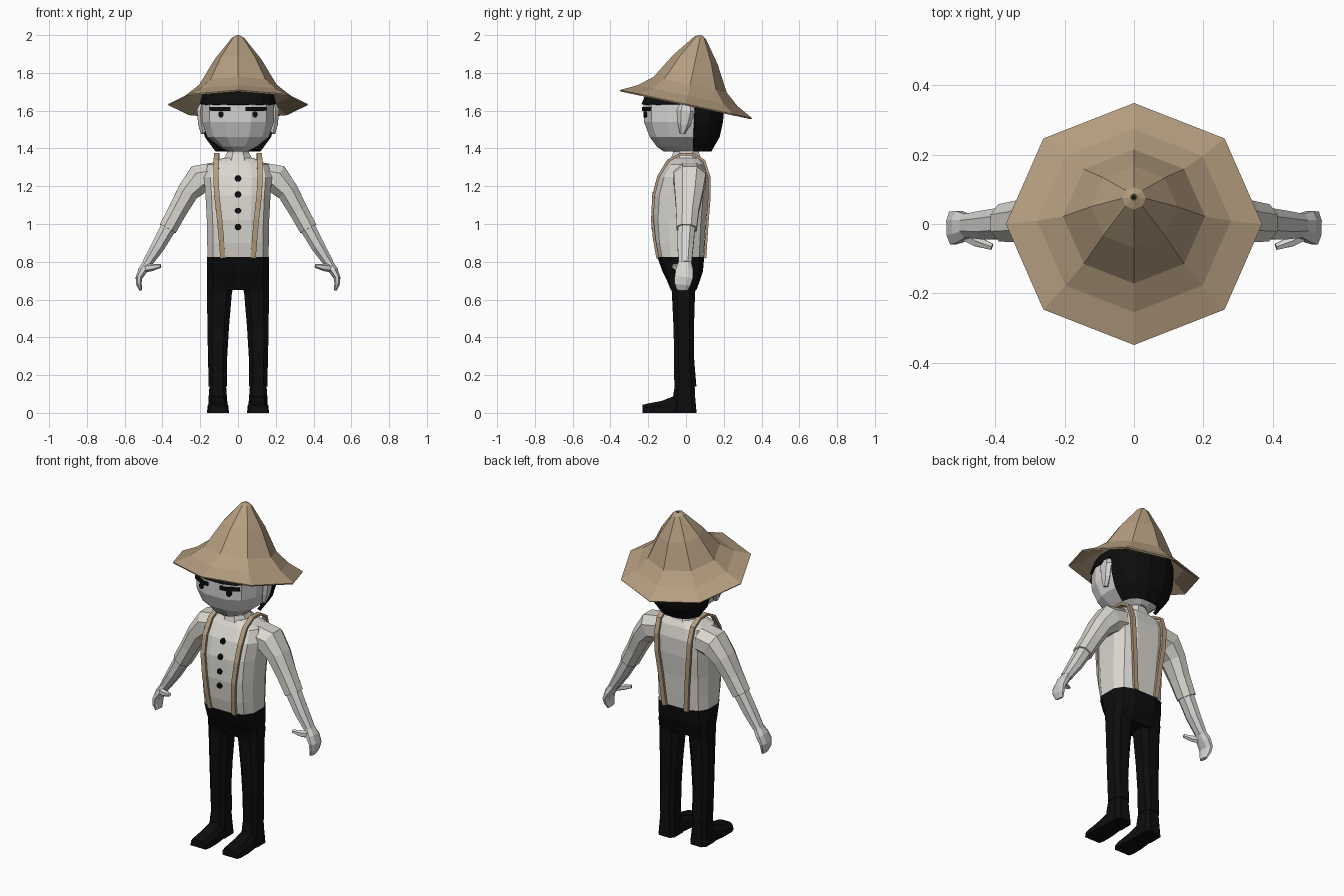
import bpy, bmesh, math
from mathutils import Vector, Matrix


def material(name, rgb):
    m = bpy.data.materials.new(name)
    m.diffuse_color = (*rgb, 1)
    return m


SHIRT = material("shirt_white", (0.70, 0.68, 0.63))
SKIN = material("pale_skin", (0.68, 0.67, 0.65))
BLACK = material("black_cloth", (0.004, 0.004, 0.004))
TAN = material("straw_tan", (0.46, 0.34, 0.215))


def skin_rings(name, rings, mat, keep=None, caps=True):
    """Join equal-length rings of points into one mesh."""
    bm = bmesh.new()
    vs = [[bm.verts.new(p) for p in r] for r in rings]
    n = len(vs[0])
    for a, b in zip(vs, vs[1:]):
        for i in range(n):
            j = (i + 1) % n
            bm.faces.new((a[i], a[j], b[j], b[i]))
    if caps:
        bm.faces.new(vs[0])
        bm.faces.new(vs[-1])
    bmesh.ops.recalc_face_normals(bm, faces=bm.faces[:])
    if keep:
        drop = [f for f in bm.faces if not keep(f.calc_center_median())]
        bmesh.ops.delete(bm, geom=drop, context='FACES')
    me = bpy.data.meshes.new(name)
    bm.to_mesh(me)
    bm.free()
    me.materials.append(mat)
    ob = bpy.data.objects.new(name, me)
    bpy.context.collection.objects.link(ob)
    return ob


def oval(n, power):
    """Unit rounded-box outline with flat sides."""
    pts = []
    for i in range(n):
        t = 2 * math.pi * (i + 0.5) / n
        c, s = math.cos(t), math.sin(t)
        pts.append((math.copysign(abs(c) ** (2 / power), c),
                    math.copysign(abs(s) ** (2 / power), s)))
    m = max(p[0] for p in pts)
    return [(x / m, y / m) for x, y in pts]


def loft(name, secs, mat, n=12, power=3.0, side=1, **kw):
    """Sections: (z, centre x, half width, front y, back y)."""
    rings = [[Vector((side * (cx + hx * a), (y0 + y1) / 2 + (y1 - y0) / 2 * b, z))
              for a, b in oval(n, power)] for z, cx, hx, y0, y1 in secs]
    return skin_rings(name, rings, mat, **kw)


def tube(name, path, mat, n=8, power=2.2, ref=(0, 1, 0), side=1):
    """Path points: (x, y, z, radius across, radius along ref)."""
    pts = [Vector(p[:3]) for p in path]
    rings = []
    for i, p in enumerate(path):
        d = (pts[min(i + 1, len(pts) - 1)] - pts[max(i - 1, 0)]).normalized()
        r = Vector(ref)
        v = (r - d * r.dot(d)).normalized()
        u = d.cross(v)
        ring = [pts[i] + u * p[3] * a + v * p[4] * b for a, b in oval(n, power)]
        rings.append([Vector((side * q.x, q.y, q.z)) for q in ring])
    return skin_rings(name, rings, mat)


def solidify(ob, t):
    m = ob.modifiers.new("thickness", 'SOLIDIFY')
    m.thickness = t
    m.offset = -1


# Tilted eight-sided straw hat
tilt = Matrix.Translation((0, 0, 1.635)) @ Matrix.Rotation(math.radians(-12), 4, 'X')
profile = [(0.37, 0), (0.28, 0.045), (0.205, 0.105), (0.125, 0.24), (0.034, 0.357), (0.01, 0.372)]
hat = skin_rings("straw_hat", [
    [tilt @ Vector((r * math.cos(k * math.pi / 4), r * 0.965 * math.sin(k * math.pi / 4), h))
     for k in range(8)] for r, h in profile], TAN, caps=False)
solidify(hat, 0.008)

# Head, hair and neck
loft("head", [(1.385, 0, 0.055, -0.12, 0.08), (1.41, 0, 0.10, -0.155, 0.11),
              (1.46, 0, 0.163, -0.192, 0.14), (1.54, 0, 0.19, -0.222, 0.16),
              (1.635, 0, 0.192, -0.225, 0.17), (1.70, 0, 0.17, -0.19, 0.15),
              (1.74, 0, 0.10, -0.10, 0.10)], SKIN, power=2.6)
hair = loft("hair", [(1.385, 0, 0.12, -0.13, 0.135), (1.46, 0, 0.175, -0.20, 0.178),
                     (1.54, 0, 0.198, -0.228, 0.196), (1.635, 0, 0.203, -0.235, 0.203),
                     (1.70, 0, 0.185, -0.21, 0.185), (1.75, 0, 0.11, -0.10, 0.11)],
            BLACK, n=16, power=2.6,
            keep=lambda c: c.z > 1.63 or c.y > 0.06)
solidify(hair, 0.02)
loft("neck", [(1.30, 0, 0.065, -0.075, 0.075), (1.42, 0, 0.055, -0.065, 0.065)], SKIN, n=8, power=2.2)
loft("collar", [(1.325, 0, 0.085, -0.085, 0.085), (1.372, 0, 0.062, -0.072, 0.072)],
     SHIRT, n=8, power=2.2)

# Shirt body
loft("shirt_body", [(0.815, 0, 0.162, -0.148, 0.092), (0.90, 0, 0.163, -0.165, 0.098),
                    (1.02, 0, 0.165, -0.175, 0.105), (1.15, 0, 0.172, -0.168, 0.118),
                    (1.25, 0, 0.18, -0.14, 0.118), (1.315, 0, 0.16, -0.098, 0.10),
                    (1.35, 0, 0.08, -0.07, 0.075)], SHIRT)

# Trouser seat
loft("trouser_seat", [(0.825, 0, 0.165, -0.152, 0.096), (0.75, 0, 0.165, -0.125, 0.09),
                      (0.69, 0, 0.163, -0.096, 0.07), (0.65, 0, 0.155, -0.08, 0.055)], BLACK)

# Shirt buttons
for z, y in ((1.24, -0.143), (1.155, -0.167), (1.07, -0.172), (0.985, -0.173)):
    tube("button", [(0, y + 0.01, z, 0.017, 0.017), (0, y - 0.01, z, 0.014, 0.014)],
         BLACK, power=2, ref=(0, 0, 1))

for s, tag in ((1, "left"), (-1, "right")):
    # Face details
    tube("eye_" + tag, [(0.09, -0.20, 1.58, 0.014, 0.016), (0.09, -0.224, 1.58, 0.014, 0.016)],
         BLACK, power=2, ref=(0, 0, 1), side=s)
    tube("eyebrow_" + tag, [(0.04, -0.228, 1.608, 0.006, 0.011), (0.08, -0.226, 1.608, 0.006, 0.011),
                            (0.147, -0.19, 1.61, 0.006, 0.010)],
         BLACK, n=4, ref=(0, 0, 1), side=s)
    tube("ear_" + tag, [(0.185, -0.02, 1.48, 0.012, 0.012), (0.195, -0.01, 1.53, 0.016, 0.03),
                        (0.20, 0.0, 1.60, 0.018, 0.042), (0.19, 0.0, 1.64, 0.01, 0.025)],
         SKIN, n=6, side=s)

    # Sleeve, forearm, hand and thumb
    tube("sleeve_" + tag, [(0.13, 0.02, 1.25, 0.075, 0.085), (0.205, 0.02, 1.238, 0.078, 0.085),
                           (0.265, 0.015, 1.17, 0.057, 0.075), (0.32, 0.008, 1.07, 0.050, 0.06),
                           (0.372, 0.003, 0.975, 0.048, 0.054)], SHIRT, side=s)
    tube("forearm_" + tag, [(0.36, 0.003, 0.995, 0.042, 0.046), (0.425, -0.003, 0.88, 0.036, 0.042),
                            (0.482, -0.005, 0.79, 0.026, 0.034)], SKIN, side=s)
    tube("hand_" + tag, [(0.475, -0.005, 0.80, 0.024, 0.032), (0.505, -0.008, 0.755, 0.024, 0.046),
                         (0.525, -0.012, 0.715, 0.017, 0.048), (0.524, -0.018, 0.68, 0.014, 0.042),
                         (0.515, -0.02, 0.65, 0.008, 0.028)], SKIN, side=s)
    tube("thumb_" + tag, [(0.50, -0.025, 0.765, 0.018, 0.02), (0.455, -0.05, 0.77, 0.015, 0.017),
                          (0.41, -0.066, 0.778, 0.009, 0.009)], SKIN, n=6, ref=(0, 0, 1), side=s)

    # Suspender strap over the shoulder
    strap = [(0.08, -0.15, 0.82), (0.088, -0.168, 0.92), (0.097, -0.178, 1.02),
             (0.112, -0.172, 1.15), (0.117, -0.146, 1.25), (0.115, -0.095, 1.335),
             (0.113, -0.03, 1.37), (0.113, 0.04, 1.368), (0.112, 0.095, 1.335),
             (0.11, 0.122, 1.25), (0.105, 0.124, 1.15), (0.088, 0.112, 1.0), (0.072, 0.10, 0.82)]
    tube("suspender_" + tag, [(*p, 0.007, 0.014) for p in strap],
         TAN, n=4, ref=(1, 0, 0), side=s)

    # Trouser leg and shoe
    loft("trouser_leg_" + tag, [(0.70, 0.085, 0.078, -0.09, 0.065), (0.64, 0.098, 0.066, -0.075, 0.048),
                                (0.45, 0.105, 0.057, -0.066, 0.042), (0.30, 0.108, 0.051, -0.063, 0.042),
                                (0.14, 0.107, 0.048, -0.062, 0.055)], BLACK, n=8, side=s)
    loft("shoe_ankle_" + tag, [(0.17, 0.107, 0.042, -0.055, 0.045), (0.09, 0.107, 0.048, -0.068, 0.048),
                               (0.0, 0.106, 0.054, -0.07, 0.056)], BLACK, n=8, power=4, side=s)
    foot = [(0.0, 0.046, 0.09), (-0.06, 0.05, 0.09), (-0.13, 0.058, 0.063), (-0.20, 0.058, 0.05), (-0.23, 0.05, 0.043)]
    skin_rings("shoe_toe_" + tag, [[Vector((s * (0.106 + w * k), y, z)) for k, z in
                                    ((-1, 0), (1, 0), (0.95, h * 0.6), (0.6, h), (-0.6, h), (-0.95, h * 0.6))]
                                   for y, w, h in foot], BLACK)
